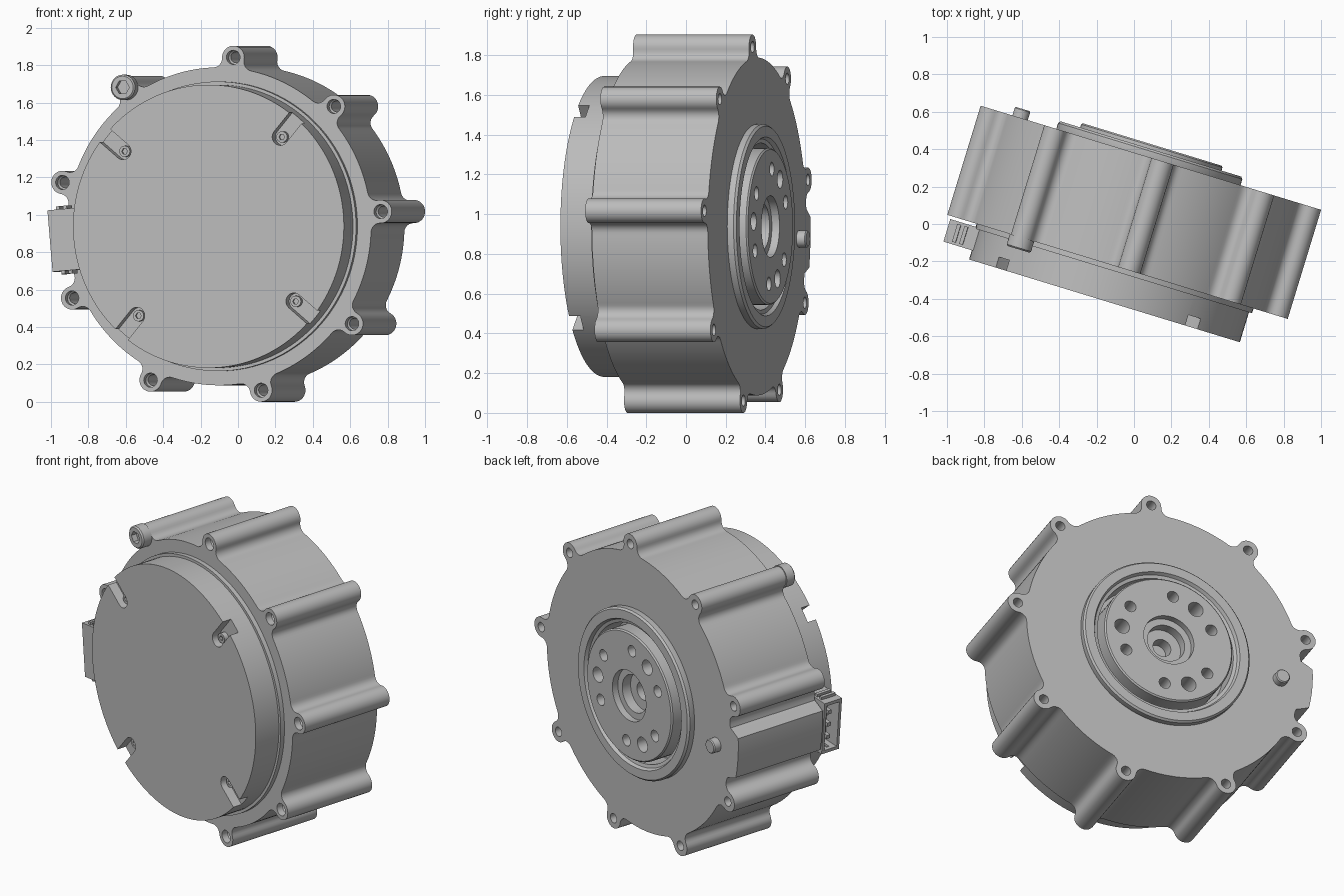
import bpy, bmesh
from math import sin, cos, pi, radians, acos, degrees
from mathutils import Matrix, Vector

if "Cube" in bpy.data.objects:
    bpy.data.objects.remove(bpy.data.objects["Cube"])

metal = bpy.data.materials.new("plain_grey")
metal.use_nodes = True
GREY = (0.5, 0.5, 0.5, 1)
metal.diffuse_color = GREY
metal.node_tree.nodes["Principled BSDF"].inputs["Base Color"].default_value = GREY

# The motor axis is local y; the whole unit is turned about z
FRAME = (Matrix.Translation((0, 0, 0.938)) @ Matrix.Rotation(radians(-17), 4, 'Z')
         @ Matrix.Translation((-0.031, 0, 0)))
FRONT, BACK = -0.245, 0.365
BODY_R, BOSS_AT, BOSS_R, FILLET = 0.85, 0.907, 0.062, 0.05
BOSS_ANGLES = [5 + 40 * i for i in range(9)]
PLUG = 185


def polar(r, deg):
    return Vector((r * cos(radians(deg)), r * sin(radians(deg))))


def finish(name, bm):
    bmesh.ops.remove_doubles(bm, verts=bm.verts, dist=1e-5)
    bmesh.ops.recalc_face_normals(bm, faces=bm.faces)
    mesh = bpy.data.meshes.new(name)
    bm.to_mesh(mesh)
    bm.free()
    mesh.materials.append(metal)
    mesh.shade_smooth()
    mesh.set_sharp_from_angle(angle=radians(30))
    ob = bpy.data.objects.new(name, mesh)
    bpy.context.collection.objects.link(ob)
    ob.matrix_world = FRAME
    return ob


def prism(name, outline, w0, w1):
    bm = bmesh.new()
    face = bm.faces.new([bm.verts.new((p[0], w0, p[1])) for p in outline])
    ext = bmesh.ops.extrude_face_region(bm, geom=[face])["geom"]
    for v in ext:
        if isinstance(v, bmesh.types.BMVert):
            v.co.y = w1
    return finish(name, bm)


def revolve(name, profile, places=((0, 0),), segs=32):
    """Spin a closed (radius, depth) profile about each (radius, angle) place."""
    bm = bmesh.new()
    for place in places:
        c = polar(*place)
        rings = []
        for k in range(segs):
            d = polar(1, 360 * k / segs)
            rings.append([bm.verts.new((c.x + r * d.x, w, c.y + r * d.y)) for r, w in profile])
        n = len(profile)
        for k in range(segs):
            a, b = rings[k], rings[(k + 1) % segs]
            for i in range(n):
                j = (i + 1) % n
                if profile[i][0] or profile[j][0]:
                    bm.faces.new((a[i], a[j], b[j], b[i]))
    return finish(name, bm)


def disc(name, r, w0, w1, places=((0, 0),), segs=32):
    return revolve(name, [(0, w0), (r, w0), (r, w1), (0, w1)], places, segs)


def cut(ob, *cutters):
    for c in cutters:
        m = ob.modifiers.new("cut", 'BOOLEAN')
        m.operation, m.solver, m.object = 'DIFFERENCE', 'EXACT', c
    bpy.context.view_layer.update()
    mesh = bpy.data.meshes.new_from_object(ob.evaluated_get(bpy.context.evaluated_depsgraph_get()))
    ob.modifiers.clear()
    ob.data = mesh
    mesh.shade_smooth()
    mesh.set_sharp_from_angle(angle=radians(30))
    for c in cutters:
        bpy.data.objects.remove(c)


def radial_box(name, r0, r1, half, w0, w1, deg, shift=0):
    d, t = polar(1, deg), polar(1, deg + 90)
    pts = [d * r + t * (s + shift) for r, s in ((r0, -half), (r1, -half), (r1, half), (r0, half))]
    return prism(name, pts, w0, w1)


def arc(centre, start, end, steps):
    """Points round a centre from one point to another the short way."""
    a, b = start - centre, end - centre
    turn = -a.angle_signed(b)
    return [centre + Matrix.Rotation(turn * i / steps, 2) @ a for i in range(steps + 1)]


# Housing outline: round body, filleted bosses, and a swelling behind the plug
reach, link = BODY_R + FILLET, BOSS_R + FILLET
swing = degrees(acos((BOSS_AT ** 2 + reach ** 2 - link ** 2) / (2 * BOSS_AT * reach)))
outline = []
for a in BOSS_ANGLES:
    boss = polar(BOSS_AT, a)
    f0, f1 = polar(reach, a - swing), polar(reach, a + swing)
    t0, t1 = boss.lerp(f0, BOSS_R / link), boss.lerp(f1, BOSS_R / link)
    tip = polar(BOSS_AT + BOSS_R, a)
    outline += arc(f0, polar(BODY_R, a - swing), t0, 6)
    outline += arc(boss, t0, tip, 8)[1:] + arc(boss, tip, t1, 8)[1:]
    outline += arc(f1, t1, polar(BODY_R, a + swing), 6)[1:]
    span = 40 - 2 * swing
    for i in range(1, 26):
        ang = a + swing + span * i / 26
        lift = min(1, max(0, (11 - abs(ang - PLUG)) / 3))
        outline.append(polar(BODY_R + 0.07 * lift, ang))
housing = prism("housing", outline, FRONT, BACK)
bolt_holes = revolve("bolt_hole_cutter",
                     [(0, FRONT - .05), (.038, FRONT - .05), (.038, FRONT + .04), (.029, FRONT + .05),
                      (.029, BACK + .05), (0, BACK + .05)],
                     [(BOSS_AT, a) for a in BOSS_ANGLES], 20)
cut(housing, bolt_holes, disc("bore_cutter", 0.45, 0.25, 0.5, segs=96))

# Front cap with four open slots and their screws
disc("cap_seat_ring", 0.774, -0.272, FRONT + .01, segs=128)
cap = disc("front_cap", 0.757, -0.439, FRONT, segs=128)
slots = []
for a in (50, 140, 230, 320):
    d, t = polar(1, a), polar(1, a + 90)
    tip = d * 0.624
    pts = [tip + t * 0.045 * cos(pi * i / 12) - d * 0.045 * sin(pi * i / 12) for i in range(13)]
    pts += [d * 0.85 - t * 0.045, d * 0.85 + t * 0.045]
    slots.append(prism("slot_cutter", pts, -0.38, -0.5))
cut(cap, *slots)
cap_places = [(0.624, a) for a in (50, 140, 230, 320)]
cap_screws = disc("cap_screws", 0.03, -0.41, -0.37, cap_places, 20)
cut(cap_screws, disc("socket_cutter", 0.016, -0.45, -0.395, cap_places, 6))

# Long bolt head on the upper right boss
place = [(BOSS_AT, 125)]
bolt = revolve("bolt_head", [(0, -.31), (.06, -.31), (.068, -.302), (.068, FRONT), (0, FRONT)], place)
cut(bolt, disc("hex_cutter", 0.038, -0.35, -0.275, place, 6))

# Raised back ring and the output hub inside it
revolve("back_ring", [(.515, BACK - .02), (.515, .398), (.505, .41), (.45, .41), (.44, .39),
                      (.42, .385), (.42, .25), (.47, .25)], segs=128)
hub = revolve("output_hub", [(0, .24), (.395, .24), (.395, .427), (.387, .435), (.155, .435),
                             (.155, .395), (.115, .395), (.115, .335), (.055, .335),
                             (.055, .26), (0, .26)], segs=96)
groups = (5, 125, 245)
cut(hub,
    disc("small_hole_cutter", 0.035, 0.3, 0.5, [(.29, g + s) for g in groups for s in (-30, 30)], 24),
    disc("large_hole_cutter", 0.046, 0.3, 0.5, [(.29, g) for g in groups], 24))

# Locating pin on the back face
revolve("locating_pin", [(0, .35), (.043, .35), (.043, .408), (.037, .414), (0, .414)], [(.72, PLUG)])

# Plug socket, open outwards, with contacts and end ribs
plug = radial_box("plug_socket", 0.72, 0.905, 0.165, -0.388, -0.262, PLUG)
cut(plug, radial_box("plug_cutter", 0.80, 1.0, 0.145, -0.37, -0.28, PLUG),
    radial_box("plug_slit_cutter", 0.83, 0.88, 0.3, -0.335, -0.315, PLUG, 0.3))
for s in (-0.08, 0, 0.08):
    radial_box("plug_contact", 0.79, 0.88, 0.012, -0.337, -0.313, PLUG, s)
for s in (-0.17, 0.17):
    for r in (0.80, 0.84):
        radial_box("plug_rib", r, r + 0.02, 0.012, -0.375, -0.275, PLUG, s)
